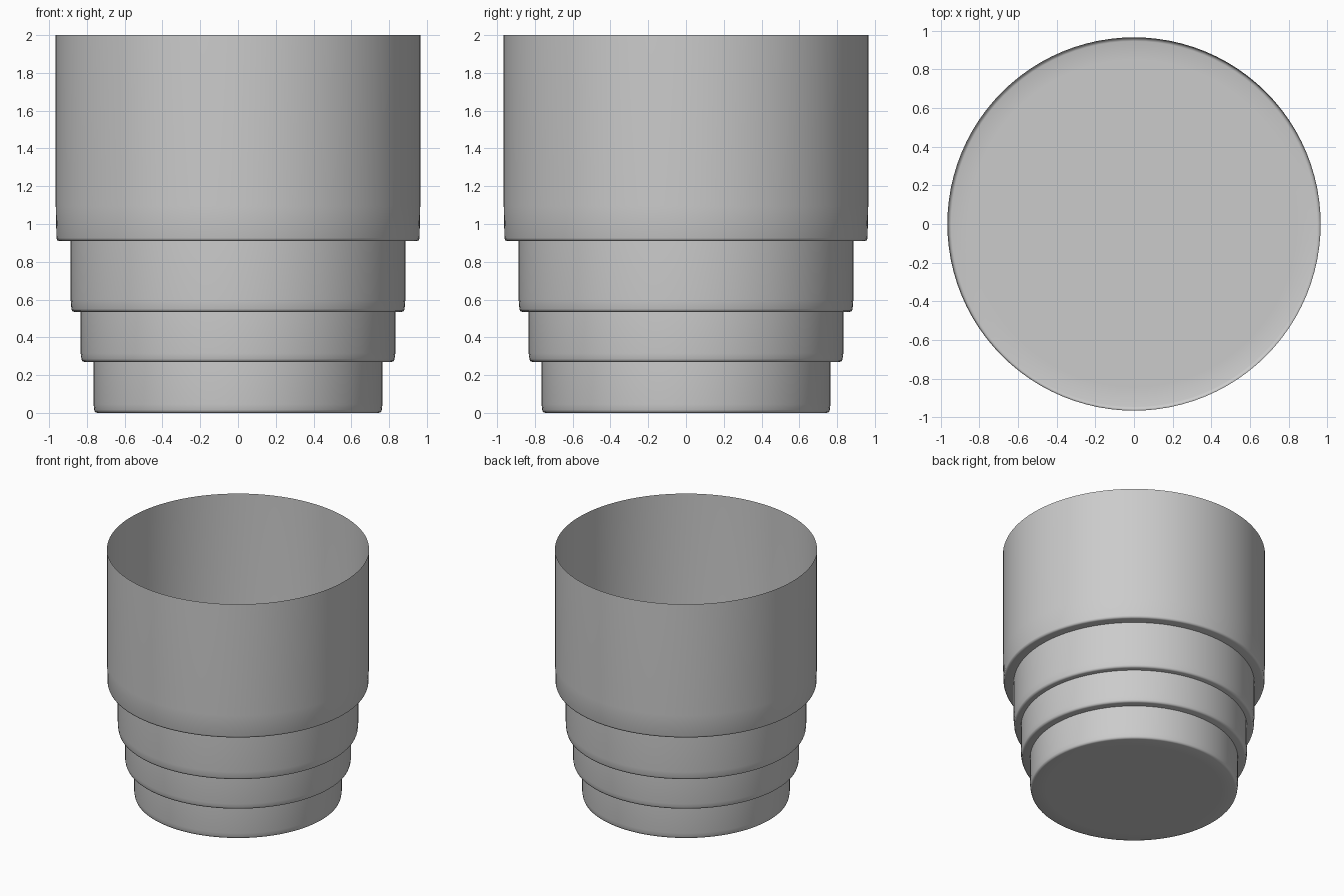
import bpy, bmesh, math

if "Cube" in bpy.data.objects:
    bpy.data.objects.remove(bpy.data.objects["Cube"])

SIDES = 96


def cup(name, radius, bottom, top):
    """Thin open cup: floor, small rounded bottom corner, straight wall."""
    profile = [(radius - 0.12, bottom), (radius - 0.02, bottom),
               (radius - 0.008, bottom + 0.004), (radius - 0.004, bottom + 0.016),
               (radius, bottom + (top - bottom) * 0.17), (radius, top)]
    bm = bmesh.new()
    rings = [[bm.verts.new((r * math.cos(2 * math.pi * i / SIDES),
                            r * math.sin(2 * math.pi * i / SIDES), z))
              for i in range(SIDES)] for r, z in profile]
    bm.faces.new(rings[0][::-1])
    for a, b in zip(rings, rings[1:]):
        for i in range(SIDES):
            j = (i + 1) % SIDES
            bm.faces.new((a[i], a[j], b[j], b[i]))
    for f in bm.faces:
        f.smooth = True
    mesh = bpy.data.meshes.new(name)
    bm.to_mesh(mesh)
    bm.free()
    obj = bpy.data.objects.new(name, mesh)
    bpy.context.collection.objects.link(obj)
    return obj


# Open top cup, with the stepped tiers under its floor
cup("top_cup", 0.965, 0.91, 2.0)
cup("upper_tier", 0.886, 0.535, 0.91)
cup("middle_tier", 0.833, 0.27, 0.535)
cup("base_tier", 0.765, 0.0, 0.27)
